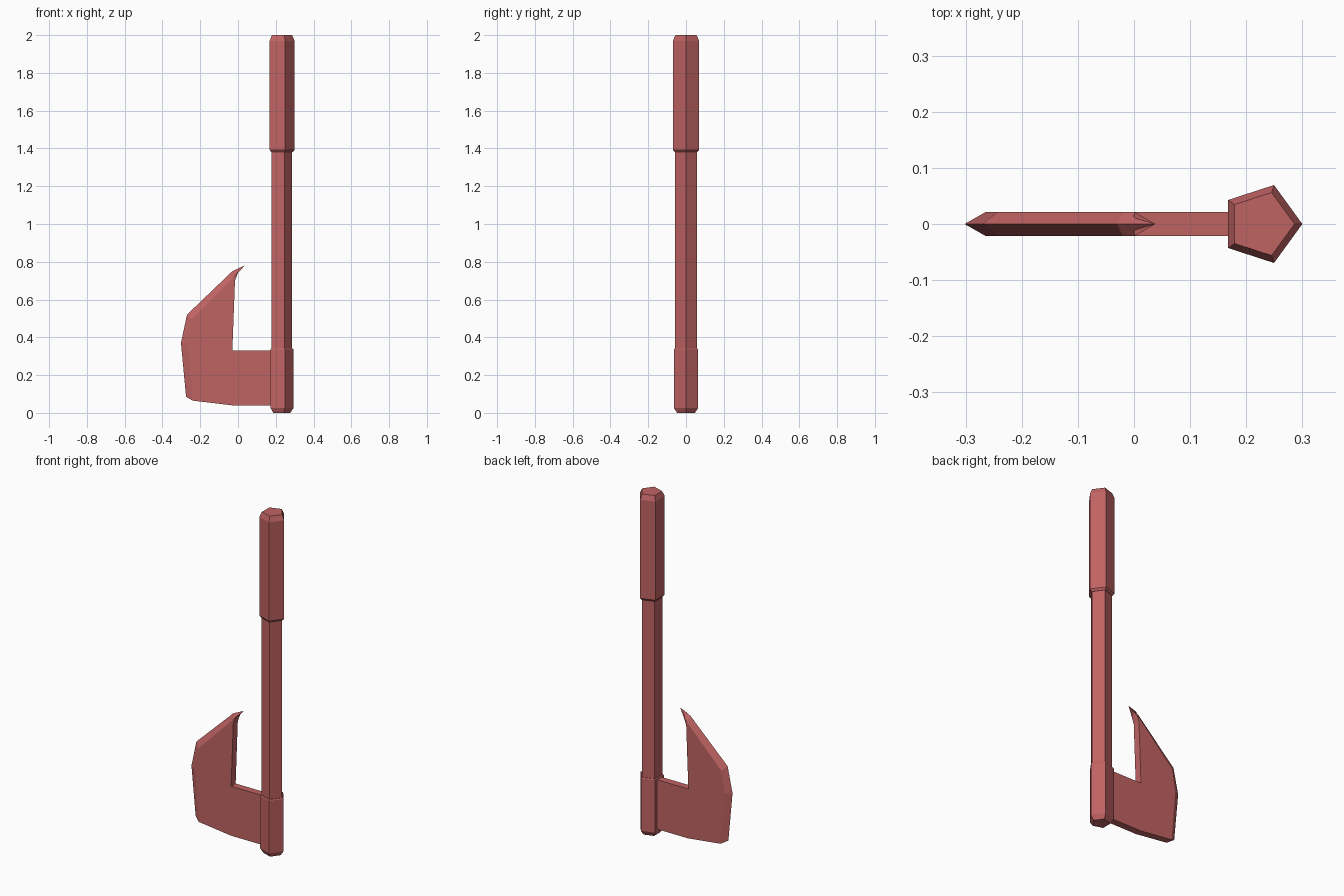
import bpy, bmesh, math

if "Cube" in bpy.data.objects:
    bpy.data.objects.remove(bpy.data.objects["Cube"])

red = bpy.data.materials.new("dusty_red")
red.use_nodes = True
colour = (0.53, 0.125, 0.125, 1)
red.diffuse_color = colour
red.node_tree.nodes["Principled BSDF"].inputs["Base Color"].default_value = colour

SHAFT_X = 0.227


def finish(name, bm):
    bmesh.ops.recalc_face_normals(bm, faces=bm.faces)
    mesh = bpy.data.meshes.new(name)
    bm.to_mesh(mesh)
    bm.free()
    mesh.materials.append(red)
    obj = bpy.data.objects.new(name, mesh)
    bpy.context.collection.objects.link(obj)
    return obj


def five_sided(name, profile):
    """Stack pentagon rings from (radius, height) pairs and cap both ends."""
    bm = bmesh.new()
    rings = []
    for r, z in profile:
        angles = [math.tau * i / 5 for i in range(5)]
        rings.append([bm.verts.new((SHAFT_X + r * math.cos(a), r * math.sin(a), z)) for a in angles])
    for low, high in zip(rings, rings[1:]):
        for i in range(5):
            j = (i + 1) % 5
            bm.faces.new((low[i], low[j], high[j], high[i]))
    bm.faces.new(rings[0])
    bm.faces.new(rings[-1])
    return finish(name, bm)


# Handle
five_sided("shaft", [(0.06, 0.2), (0.06, 1.5)])
five_sided("grip", [(0.062, 1.38), (0.073, 1.392), (0.073, 1.97), (0.059, 2.0)])
five_sided("head_socket", [(0.05, 0), (0.068, 0.027), (0.068, 0.335), (0.064, 0.34)])

# Blade: flat cheeks joined by a sharp outer ridge and a square inner edge
HALF = 0.021
bevel_line = [(-0.24, 0.065), (-0.265, 0.37), (-0.243, 0.495), (-0.02, 0.72), (0.002, 0.748)]
inner_line = [(-0.016, 0.70), (-0.03, 0.33), (0.2, 0.33), (0.2, 0.04), (-0.03, 0.04)]
ridge_line = [(-0.275, 0.085), (-0.302, 0.37), (-0.27, 0.52), (-0.03, 0.75), (0.038, 0.782)]

bm = bmesh.new()
ridge = [bm.verts.new((x, 0, z)) for x, z in ridge_line]
cheeks = []
for side in (-HALF, HALF):
    cheek = [bm.verts.new((x, side, z)) for x, z in bevel_line + inner_line]
    bm.faces.new(cheek)
    for i in range(len(ridge) - 1):
        bm.faces.new((cheek[i], cheek[i + 1], ridge[i + 1], ridge[i]))
    cheeks.append(cheek)

front, back = cheeks
last = len(ridge) - 1
for i in range(last, len(front)):
    j = (i + 1) % len(front)
    bm.faces.new((front[i], front[j], back[j], back[i]))
for i in (0, last):
    bm.faces.new((front[i], back[i], ridge[i]))
finish("blade", bm)
